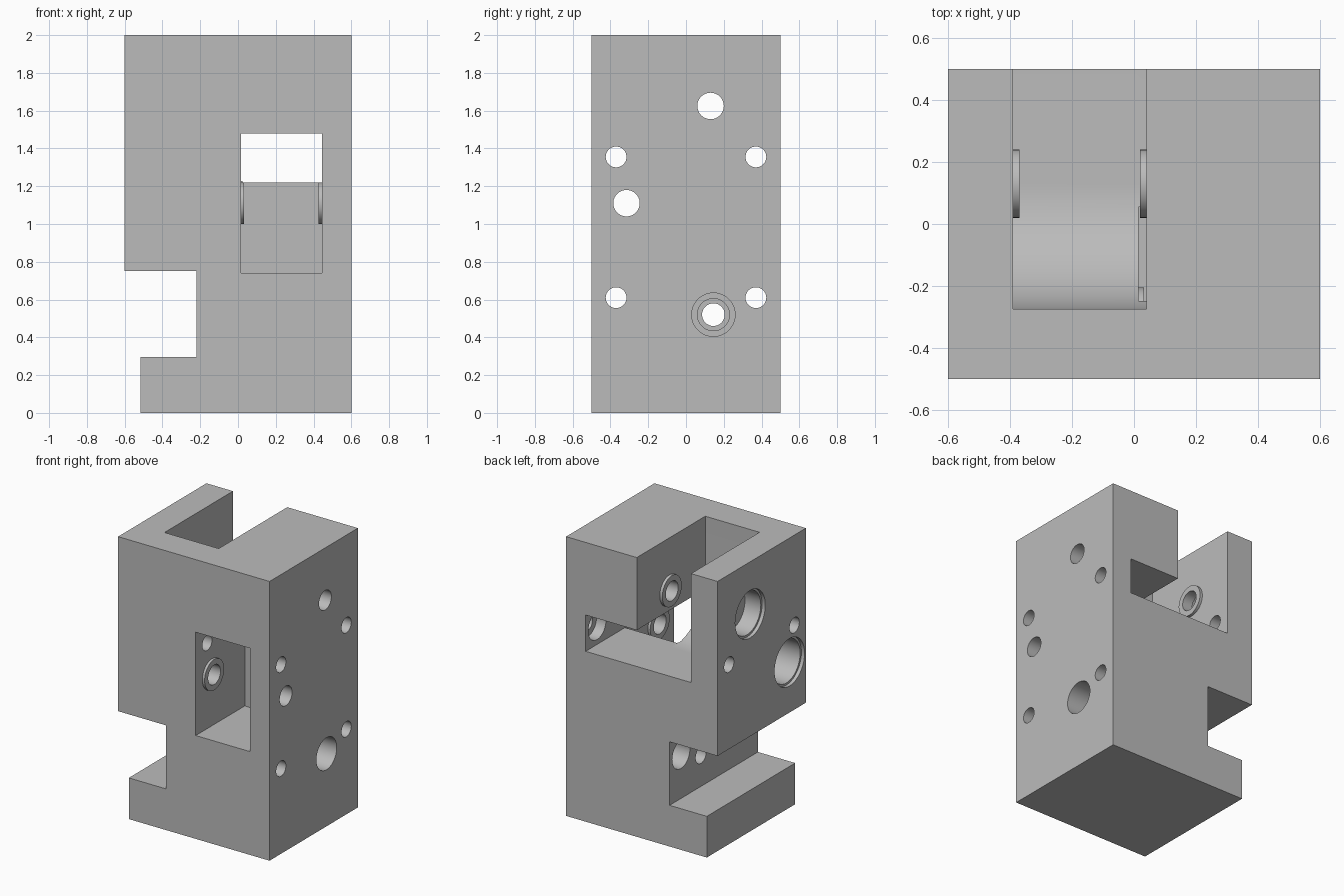
import bpy, bmesh, math
from mathutils import Matrix

default = bpy.data.objects.get("Cube")
if default:
    bpy.data.objects.remove(default, do_unlink=True)

grey = bpy.data.materials.new("plain grey")
grey.use_nodes = True
colour = (0.5, 0.5, 0.5, 1)
grey.diffuse_color = colour
grey.node_tree.nodes["Principled BSDF"].inputs["Base Color"].default_value = colour


def make_object(name, bm):
    bmesh.ops.recalc_face_normals(bm, faces=bm.faces)
    mesh = bpy.data.meshes.new(name)
    bm.to_mesh(mesh)
    bm.free()
    mesh.materials.append(grey)
    obj = bpy.data.objects.new(name, mesh)
    bpy.context.collection.objects.link(obj)
    return obj


def prism(name, x0, x1, profile):
    """Extrude a (y, z) profile along x."""
    bm = bmesh.new()
    face = bm.faces.new([bm.verts.new((x0, y, z)) for y, z in profile])
    side = bmesh.ops.extrude_face_region(bm, geom=[face])["geom"]
    moved = [v for v in side if isinstance(v, bmesh.types.BMVert)]
    bmesh.ops.translate(bm, verts=moved, vec=(x1 - x0, 0, 0))
    return make_object(name, bm)


def box(name, x0, x1, y0, y1, z0, z1):
    return prism(name, x0, x1, [(y0, z0), (y1, z0), (y1, z1), (y0, z1)])


def rod(name, x0, x1, centre, radius):
    """Round bar lying along x."""
    bm = bmesh.new()
    place = Matrix.Translation(((x0 + x1) / 2, *centre)) @ Matrix.Rotation(math.pi / 2, 4, "Y")
    bmesh.ops.create_cone(bm, cap_ends=True, segments=48, radius1=radius,
                          radius2=radius, depth=x1 - x0, matrix=place)
    return make_object(name, bm)


def combine(tool, operation="DIFFERENCE"):
    tool.hide_render = True
    mod = body.modifiers.new(tool.name, "BOOLEAN")
    mod.operation = operation
    mod.solver = "EXACT"
    mod.object = tool
    bpy.context.view_layer.objects.active = body
    bpy.ops.object.modifier_apply(modifier=mod.name)
    bpy.data.objects.remove(tool, do_unlink=True)


upper_pivot = (0.13, 1.625)
lower_pivot = (-0.315, 1.11)
port = (0.145, 0.52)

# Main block, side notch and shortened foot
body = box("housing_block", -0.6, 0.6, -0.5, 0.5, 0, 2)
combine(box("side_notch", -0.8, -0.22, -0.7, 0.7, 0.295, 0.75))
combine(box("foot_step", -0.8, -0.515, -0.7, 0.7, -0.2, 0.5))

# Top slot, open at the back, with a rounded inner corner about its pivot
reach = 0.405
steps = 24
arc = [math.pi * (1 + i / steps / 2) for i in range(steps + 1)]
slot = [(0.7, 2.2), (upper_pivot[0] - reach, 2.2)]
slot += [(upper_pivot[0] + reach * math.cos(a), upper_pivot[1] + reach * math.sin(a)) for a in arc]
slot.append((0.7, upper_pivot[1] - reach))
combine(prism("top_slot", -0.39, 0.04, slot))

# Front pocket and the channel that joins it to the back
combine(box("front_pocket", 0.015, 0.445, -0.7, 0.055, 0.74, 1.48))
combine(box("back_channel", 0.025, 0.445, 0.04, 0.7, 1.22, 1.48))

# Raised bosses around the pivots
for pivot, spans in ((upper_pivot, ((-0.41, -0.37), (0.02, 0.06))),
                     (lower_pivot, ((-0.01, 0.033), (0.427, 0.47)))):
    for x0, x1 in spans:
        combine(rod("pivot_boss", x0, x1, pivot, 0.11), "UNION")

# Pivot holes with stepped seats on the right face
for pivot, depth in ((upper_pivot, 0.15), (lower_pivot, 0.38)):
    combine(rod("pivot_hole", -0.8, 0.8, pivot, 0.07))
    combine(rod("pivot_seat", -0.8, -0.6 + depth, pivot, 0.155))
    combine(rod("seat_rim", -0.8, -0.575, pivot, 0.17))

# Four screw holes with recesses for the heads
for side in (-1, 1):
    for z, x0, x1 in ((1.355, 0.4, 0.52), (0.61, -0.3, 0.4)):
        spot = (side * 0.37, z)
        combine(rod("screw_hole", -0.8, 0.8, spot, 0.055))
        combine(rod("screw_recess", x0, x1, spot, 0.1))

# Stepped port on the left face
for x0, radius in ((-0.4, 0.06), (0.05, 0.085), (0.3, 0.115)):
    combine(rod("port_step", x0, 0.8, port, radius))

# Smooth bores, sharp edges
bpy.ops.object.select_all(action="DESELECT")
body.select_set(True)
bpy.context.view_layer.objects.active = body
bpy.ops.object.shade_smooth_by_angle(angle=math.radians(30))
